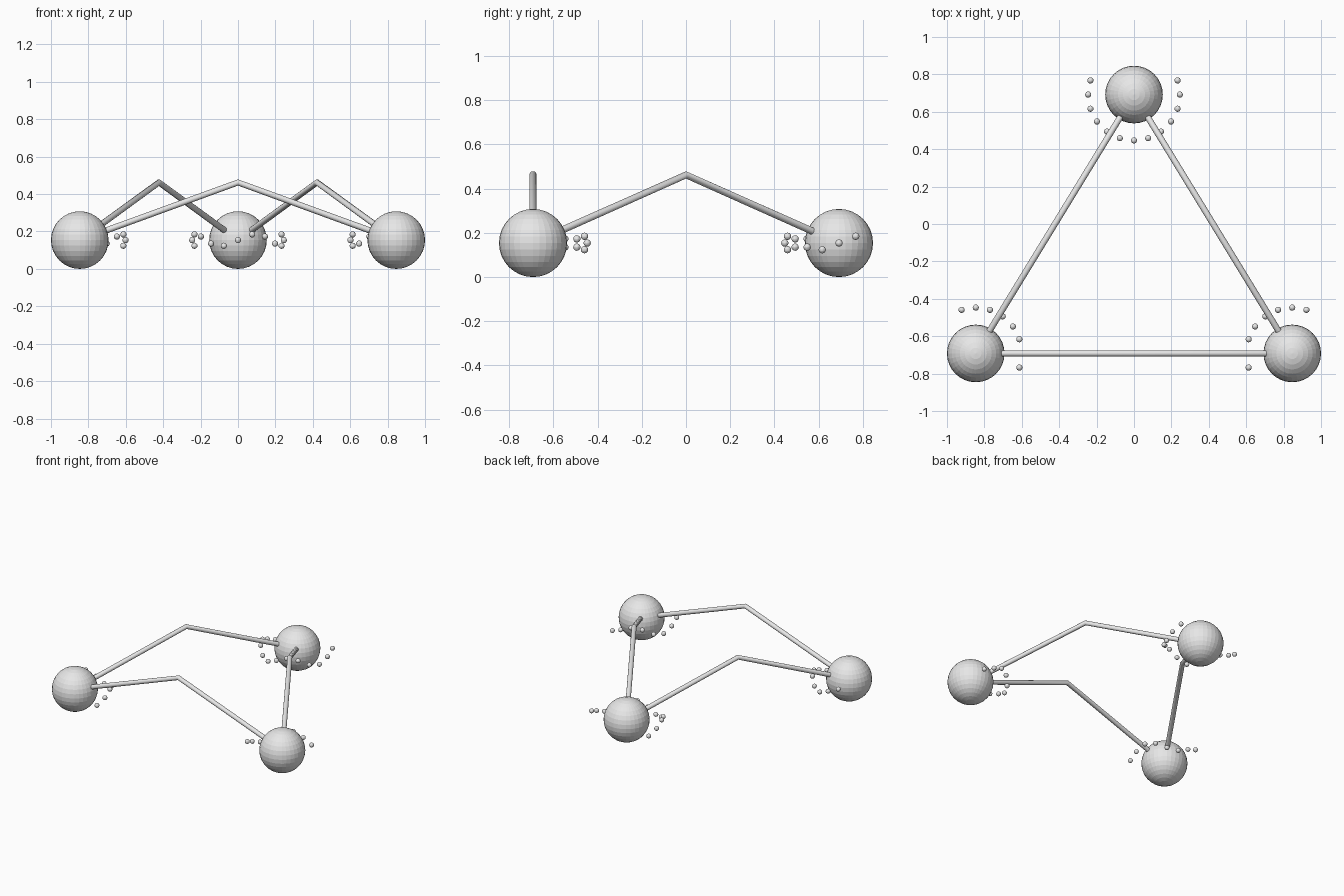
import bpy
import math
from mathutils import Vector

if "Cube" in bpy.data.objects:
    bpy.data.objects.remove(bpy.data.objects["Cube"])

R = 0.154          # hub sphere radius
ROD = 0.0165       # rod and bead radius
RING = 0.245       # bead ring radius
WAVE = 0.032       # height of the bead ring's wave
APEX = 0.462       # height of the rod bends

grey = bpy.data.materials.new("light grey")
grey.diffuse_color = (0.8, 0.8, 0.8, 1)
grey.use_nodes = True
grey.node_tree.nodes["Principled BSDF"].inputs["Base Color"].default_value = grey.diffuse_color


def ball(name, centre, radius, segments, rings):
    bpy.ops.mesh.primitive_uv_sphere_add(
        segments=segments, ring_count=rings, radius=radius, location=centre)
    obj = bpy.context.object
    obj.name = name
    obj.data.materials.append(grey)
    return obj


def bent_rod(name, a, b):
    # Rod from hub to hub with one raised bend in the middle
    mid = (a + b) / 2
    mid.z = APEX
    curve = bpy.data.curves.new(name, 'CURVE')
    curve.dimensions = '3D'
    curve.bevel_depth = ROD
    curve.bevel_resolution = 4
    curve.use_fill_caps = True
    spline = curve.splines.new('POLY')
    spline.points.add(2)
    for point, co in zip(spline.points, (a, mid, b)):
        point.co = (*co, 1)
    curve.materials.append(grey)
    obj = bpy.data.objects.new(name, curve)
    bpy.context.collection.objects.link(obj)
    bpy.ops.object.select_all(action='DESELECT')
    obj.select_set(True)
    bpy.context.view_layer.objects.active = obj
    bpy.ops.object.convert(target='MESH')


# Hubs: name, centre, first and last bead angle in degrees
hubs = [
    ("back", Vector((0, 0.692, R)), -198, 18),
    ("left", Vector((-0.846, -0.692, R)), -18, 108),
    ("right", Vector((0.846, -0.692, R)), 72, 198),
]

for name, c, first, last in hubs:
    ball(name + "_hub", c, R, 32, 16)
    # Partial ring of small beads that rises and falls around the hub
    for i, deg in enumerate(range(first, last + 1, 18)):
        t = math.radians(deg)
        offset = Vector((RING * math.cos(t), RING * math.sin(t), WAVE * math.sin(4 * t)))
        ball(f"{name}_bead_{i + 1}", c + offset, ROD, 16, 8)

# Three bent rods joining the hubs
for i in range(3):
    a, b = hubs[i], hubs[(i + 1) % 3]
    bent_rod(f"{a[0]}_{b[0]}_rod", a[1], b[1])
